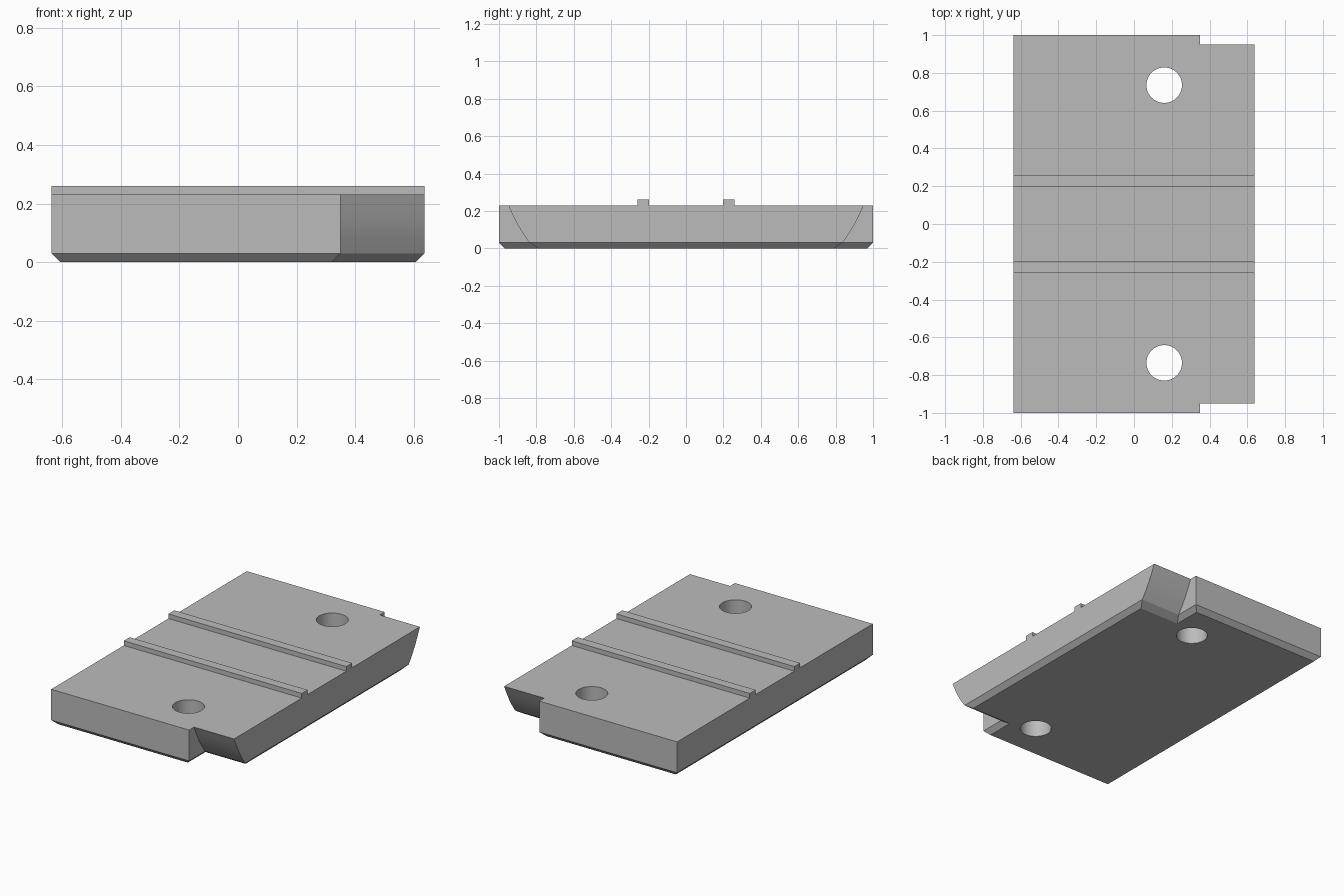
import bpy, bmesh, math

if "Cube" in bpy.data.objects:
    bpy.data.objects.remove(bpy.data.objects["Cube"])

X, Y, TOP, STEP = 0.637, 1.0, 0.23, 0.35

grey = bpy.data.materials.new("plain grey")
grey.diffuse_color = (0.5, 0.5, 0.5, 1)
grey.use_nodes = True
grey.node_tree.nodes["Principled BSDF"].inputs["Base Color"].default_value = grey.diffuse_color


def outline(inset, w):
    """Plan outline: full-width slab with a narrower tab on the right."""
    half = [(-X + inset, Y - inset), (STEP - inset, Y - inset),
            (STEP - inset, w), (X - inset, w)]
    return [(x, -y) for x, y in half] + half[::-1]


# Plate body: outlines lofted upward (height, chamfer inset, tab half width)
levels = [(0, 0.03, 0.79), (0.03, 0, 0.837), (0.08, 0, 0.872),
          (0.13, 0, 0.902), (0.18, 0, 0.927), (TOP, 0, 0.95)]
bm = bmesh.new()
rings = [[bm.verts.new((x, y, z)) for x, y in outline(i, w)] for z, i, w in levels]
bm.faces.new(rings[0][::-1])
bm.faces.new(rings[-1])
for a, b in zip(rings, rings[1:]):
    for k in range(len(a)):
        n = (k + 1) % len(a)
        bm.faces.new((a[k], a[n], b[n], b[k]))
bmesh.ops.recalc_face_normals(bm, faces=bm.faces)
mesh = bpy.data.meshes.new("plate")
bm.to_mesh(mesh)
bm.free()
mesh.materials.append(grey)
plate = bpy.data.objects.new("plate", mesh)
bpy.context.collection.objects.link(plate)

for side, name in ((-1, "front"), (1, "back")):
    # Screw hole
    bpy.ops.mesh.primitive_cylinder_add(vertices=48, radius=0.094, depth=1,
                                        location=(0.16, side * 0.735, 0.1))
    cutter = bpy.context.object
    cutter.name = name + "_hole_cutter"
    cutter.data.materials.append(grey)
    mod = plate.modifiers.new(name + "_hole", 'BOOLEAN')
    mod.operation, mod.solver, mod.object = 'DIFFERENCE', 'EXACT', cutter
    bpy.context.view_layer.objects.active = plate
    bpy.ops.object.modifier_apply(modifier=mod.name)
    bpy.data.objects.remove(cutter)

    # Raised rib across the top
    bpy.ops.mesh.primitive_cube_add(size=1, location=(0, side * 0.228, TOP + 0.0125))
    rib = bpy.context.object
    rib.name = name + "_rib"
    rib.scale = (2 * X, 0.06, 0.035)
    rib.data.materials.append(grey)

# Smooth the holes and curved notch walls
bpy.ops.object.select_all(action='DESELECT')
plate.select_set(True)
bpy.context.view_layer.objects.active = plate
bpy.ops.object.shade_smooth_by_angle(angle=math.radians(20))
